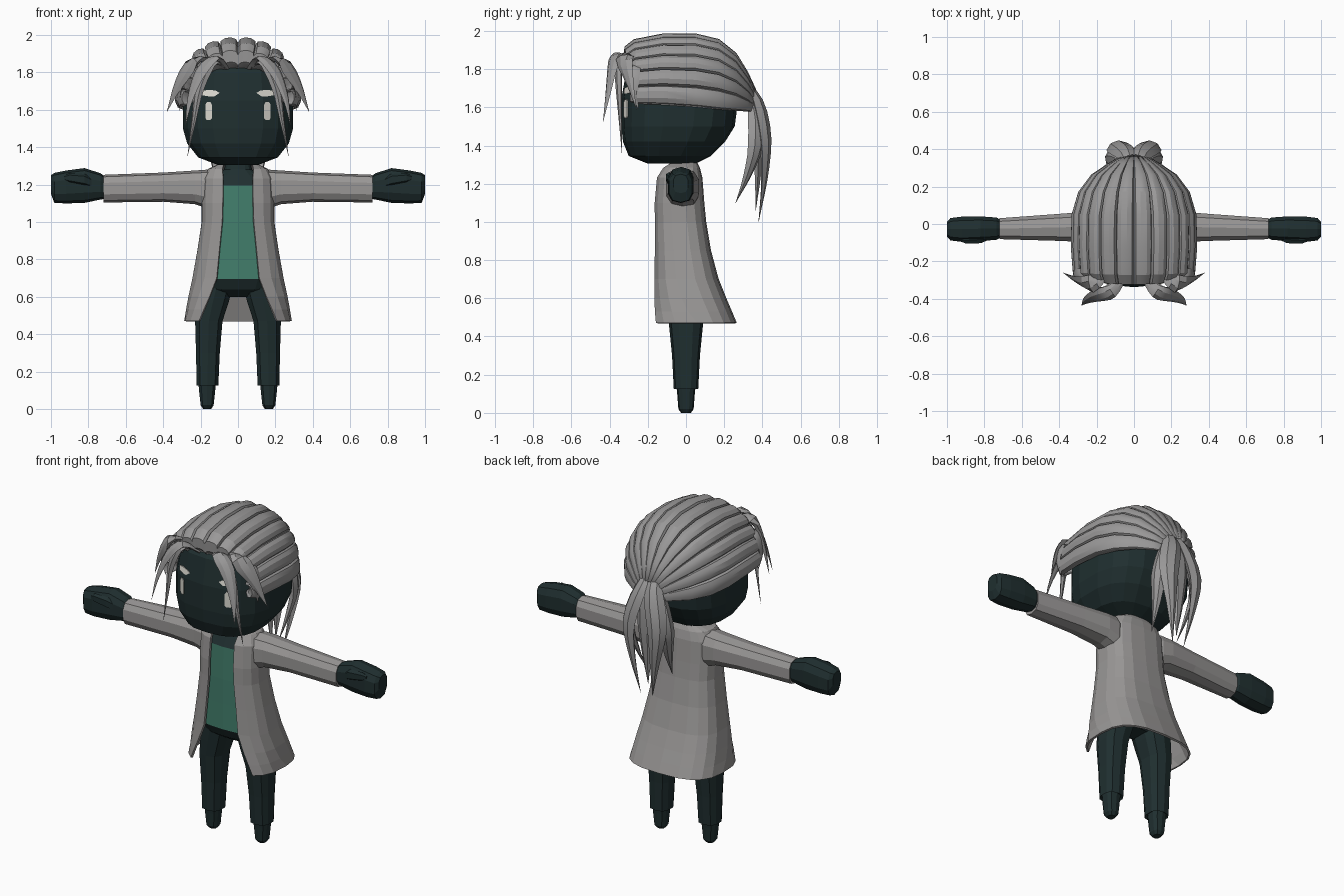
import bpy, bmesh, math
from mathutils import Vector
from mathutils.bvhtree import BVHTree

if "Cube" in bpy.data.objects:
    bpy.data.objects.remove(bpy.data.objects["Cube"])


def material(name, rgb):
    m = bpy.data.materials.new(name)
    m.diffuse_color = (*rgb, 1)
    m.use_nodes = True
    m.node_tree.nodes["Principled BSDF"].inputs["Base Color"].default_value = m.diffuse_color
    return m


DARK = material("dark_teal", (0.014, 0.028, 0.029))
GREY = material("coat_grey", (0.32, 0.31, 0.305))
HAIR = material("hair_grey", (0.32, 0.315, 0.315))
GREEN = material("shirt_green", (0.055, 0.21, 0.15))
CREAM = material("cream", (0.72, 0.70, 0.64))


def loft(name, rings, mats, closed=True, caps=True, smooth=None):
    """Skin a list of rings that have equal point counts."""
    bm = bmesh.new()
    rows = [[bm.verts.new(p) for p in r] for r in rings]
    n = len(rows[0])
    for a, b in zip(rows, rows[1:]):
        for i in range(n if closed else n - 1):
            j = (i + 1) % n
            bm.faces.new((a[i], a[j], b[j], b[i]))
    if caps:
        bm.faces.new(rows[0])
        bm.faces.new(rows[-1])
    bmesh.ops.recalc_face_normals(bm, faces=bm.faces)
    me = bpy.data.meshes.new(name)
    bm.to_mesh(me)
    bm.free()
    for m in mats:
        me.materials.append(m)
    if smooth:
        me.shade_smooth()
        me.set_sharp_from_angle(angle=math.radians(smooth))
    ob = bpy.data.objects.new(name, me)
    bpy.context.collection.objects.link(ob)
    return ob


def spow(v, p):
    return math.copysign(abs(v) ** p, v)


def flat_ring(z, hx, yf, yb, n=16, p=0.75, x0=0.0, gap=0.0):
    """Rounded-box ring at height z; gap leaves the front open."""
    t0 = math.asin((gap / hx) ** (1 / p)) if gap else 0
    pts = []
    for i in range(n):
        t = t0 + (2 * math.pi - 2 * t0) * i / (n - 1 if gap else n)
        pts.append((x0 + hx * spow(math.sin(t), p),
                    (yf + yb) / 2 - (yb - yf) / 2 * spow(math.cos(t), p), z))
    return pts


def side_ring(s, x, yc, ry, zc, rz, n=10, p=0.75):
    """Rounded-box ring across the x axis."""
    return [(s * x, yc + ry * spow(math.cos(t), p), zc + rz * spow(math.sin(t), p))
            for t in (2 * math.pi * (i + 0.5) / n for i in range(n))]


# Head
head = loft("head", [flat_ring(*r, n=18) for r in (
    (1.305, .11, -.20, .05), (1.345, .215, -.30, .13), (1.42, .275, -.33, .205),
    (1.50, .298, -.338, .255), (1.65, .298, -.338, .275), (1.80, .275, -.31, .25),
    (1.88, .17, -.25, .18))], [DARK])

# Body: trousers, shirt and neck share one form, coloured by height
body = loft("body", [flat_ring(*r, p=0.7) for r in (
    (.60, .08, -.06, .06), (.64, .18, -.12, .10), (.695, .21, -.147, .12),
    (.85, .185, -.146, .10), (1.0, .165, -.146, .08), (1.195, .165, -.14, .06),
    (1.25, .12, -.11, .05), (1.28, .075, -.09, .04), (1.36, .065, -.08, .04))],
    [DARK, GREEN])
for f in body.data.polygons:
    f.material_index = int(.695 < f.center.z < 1.195)

# Open coat
coat = loft("coat", [flat_ring(z, hx, yf, yb, 17, .7, 0, g) for z, hx, yf, yb, g in (
    (1.305, .10, -.085, .055, .075), (1.28, .155, -.12, .068, .082),
    (1.23, .185, -.15, .08, .078), (1.10, .19, -.162, .09, .08),
    (1.0, .19, -.162, .10, .083), (.85, .213, -.163, .125, .098),
    (.70, .24, -.167, .165, .112), (.60, .26, -.175, .205, .15),
    (.53, .272, -.183, .235, .18), (.47, .282, -.19, .26, .205))],
    [GREY], closed=False, caps=False)
sol = coat.modifiers.new("thickness", "SOLIDIFY")
sol.thickness = 0.012
sol.offset = 0

for s, side in ((1, "left"), (-1, "right")):
    # Sleeves, hands and thumbs
    loft(side + "_sleeve", [side_ring(s, *r) for r in (
        (.11, -.025, .07, 1.18, .085), (.16, -.02, .088, 1.175, .105),
        (.23, -.015, .086, 1.185, .09), (.40, -.018, .075, 1.186, .078),
        (.72, -.025, .058, 1.178, .074))], [GREY])
    loft(side + "_hand", [side_ring(s, *r) for r in (
        (.70, -.025, .04, 1.18, .055), (.735, -.025, .062, 1.19, .07),
        (.82, -.025, .068, 1.195, .093), (.92, -.028, .07, 1.187, .088),
        (.982, -.028, .062, 1.182, .08), (1.0, -.028, .04, 1.20, .05))], [DARK])
    loft(side + "_thumb", [side_ring(s, *r, n=6) for r in (
        (.76, -.06, .02, 1.20, .025), (.82, -.083, .022, 1.225, .032),
        (.90, -.088, .018, 1.235, .026), (.93, -.085, .008, 1.235, .012))], [DARK])
    # Trouser leg with foot
    loft(side + "_leg", [flat_ring(z, hx, -hy, hy, 10, .75, s * x) for z, x, hx, hy in (
        (0, .165, .022, .025), (.02, .165, .036, .04), (.10, .165, .045, .046),
        (.135, .165, .048, .05), (.125, .163, .06, .064), (.30, .161, .066, .073),
        (.47, .156, .076, .09), (.57, .135, .088, .10), (.67, .11, .09, .11))], [DARK])

# Eyes and brows: thin plates laid on the face
bvh = BVHTree.FromPolygons([v.co for v in head.data.vertices],
                           [list(p.vertices) for p in head.data.polygons])


def plate(name, outline):
    rings = [[], []]
    for x, z in outline:
        hit = bvh.ray_cast(Vector((x, -2, z)), Vector((0, 1, 0)))[0]
        rings[0].append((x, hit.y + .004, z))
        rings[1].append((x, hit.y - .005, z))
    loft(name, rings, [CREAM])


for s, side in ((1, "left"), (-1, "right")):
    plate(side + "_eye", [(s * x, z) for x, z in (
        (.138, 1.555), (.147, 1.545), (.167, 1.545), (.175, 1.555),
        (.175, 1.625), (.167, 1.64), (.147, 1.64), (.138, 1.625))])
    plate(side + "_brow", [(s * x, z) for x, z in (
        (.098, 1.69), (.125, 1.672), (.16, 1.672), (.19, 1.677),
        (.192, 1.70), (.16, 1.706), (.12, 1.703))])

# Swept-back hair: twelve raised locks running from hairline to ponytail
LOCKS = 12
angles = []
for k in range(LOCKS):
    for f, h in ((0, .95), (.12, 1.015), (.35, 1.045), (.65, 1.045), (.88, 1.015)):
        angles.append((math.radians(-97 + 194 * (k + f) / LOCKS), h))
angles.append((math.radians(97), .95))
rings = []
for row, (y, w, zc, top) in enumerate((
        (-.27, .23, 1.67, 1.81), (-.315, .262, 1.665, 1.85), (-.318, .285, 1.66, 1.905),
        (-.27, .308, 1.66, 1.94), (-.12, .318, 1.66, 1.968), (.05, .314, 1.65, 1.968),
        (.17, .28, 1.635, 1.94), (.26, .215, 1.62, 1.87), (.32, .13, 1.605, 1.775),
        (.365, .055, 1.59, 1.68))):
    ring = []
    for a, h in angles:
        if row == 0:
            h = 1
        back = max(0, 4 - row) / 4 * .06 * math.sin(a) ** 2
        ring.append((w * h * spow(math.sin(a), .93), y + back,
                     zc + (top - zc) * h * spow(math.cos(a), .93)))
    rings.append(ring)
cap = loft("swept_hair", rings, [HAIR], closed=False, caps=False, smooth=25)
sol = cap.modifiers.new("thickness", "SOLIDIFY")
sol.thickness = 0.012
sol.offset = 0


def lock(name, path, side, width, thick):
    """Tapered pointed hair lock along a smooth path."""
    p = [Vector(q) for q in path]
    p = [2 * p[0] - p[1]] + p + [2 * p[-1] - p[-2]]
    curve = []
    for i in range(1, len(p) - 2):
        a, b, c, d = p[i - 1:i + 3]
        for t in (0, .33, .67):
            curve.append(.5 * (2 * b + (c - a) * t + (2 * a - 5 * b + 4 * c - d) * t * t
                               + (3 * b - a - 3 * c + d) * t ** 3))
    curve.append(p[-2])
    n = len(curve) - 1
    rings = []
    for i, c in enumerate(curve):
        tan = (curve[min(i + 1, n)] - curve[max(i - 1, 0)]).normalized()
        u = Vector(side)
        u = (u - tan * u.dot(tan)).normalized()
        v = tan.cross(u)
        k = i / n
        f = max(.02, min(1, .45 + 1.6 * k, 1.9 * (1 - k)))
        w, t = u * width * f / 2, v * thick * f / 2
        rings.append([c + w, c + w * .4 + t, c - w * .4 + t,
                      c - w, c - w * .4 - t, c + w * .4 - t])
    loft(name, rings, [HAIR], smooth=30)


for s, tag in ((1, "left"), (-1, "right")):
    # Bangs framing the face, then the outer ponytail locks
    for name, path, side, w, t in (
        ("front_bang", ((.06, -.29, 1.82), (.12, -.36, 1.875), (.20, -.385, 1.80),
                        (.255, -.41, 1.66), (.28, -.435, 1.52)), (.8, .6, 0), .085, .03),
        ("long_bang", ((.07, -.29, 1.84), (.14, -.35, 1.845), (.205, -.352, 1.72),
                       (.235, -.345, 1.55), (.27, -.335, 1.35)), (.9, .4, 0), .06, .03),
        ("outer_bang", ((.15, -.27, 1.86), (.23, -.32, 1.86), (.315, -.295, 1.74),
                        (.38, -.26, 1.59)), (.7, .5, -.3), .10, .035),
        ("temple_bang", ((.21, -.24, 1.82), (.28, -.28, 1.80), (.315, -.275, 1.70),
                         (.31, -.25, 1.59)), (.3, .9, 0), .09, .03),
        ("ponytail_back", ((.02, .30, 1.73), (.045, .375, 1.63), (.095, .415, 1.43),
                           (.075, .41, 1.22), (.04, .38, 1.0)), (.9, -.35, 0), .12, .055),
        ("ponytail_side", ((.03, .29, 1.68), (.08, .36, 1.58), (.125, .365, 1.40),
                           (.11, .32, 1.24), (.09, .26, 1.10)), (.5, -.85, 0), .10, .05),
    ):
        lock(tag + "_" + name, [(s * x, y, z) for x, y, z in path],
             (s * side[0], side[1], side[2]), w, t)
lock("ponytail_middle", ((0, .30, 1.73), (0, .365, 1.62), (0, .38, 1.42),
                         (0, .375, 1.22), (0, .365, 1.06)), (1, 0, 0), .13, .06)
